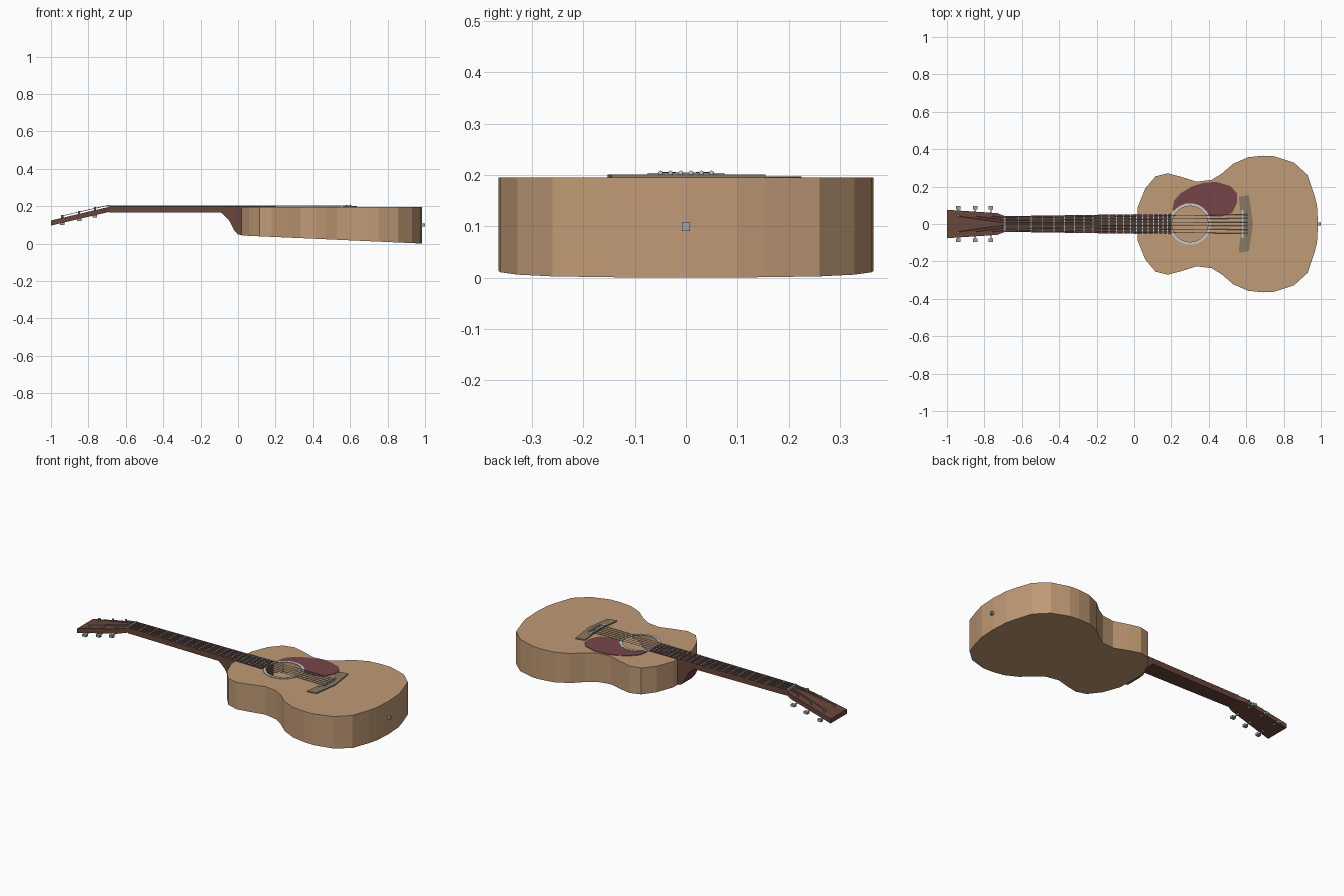
import bpy, bmesh, math
from mathutils import Vector

if "Cube" in bpy.data.objects:
    bpy.data.objects.remove(bpy.data.objects["Cube"])


def material(name, rgb):
    m = bpy.data.materials.new(name)
    m.diffuse_color = (*rgb, 1)
    m.use_nodes = True
    m.node_tree.nodes["Principled BSDF"].inputs["Base Color"].default_value = m.diffuse_color
    return m


WOOD = material("light wood", (0.53, 0.325, 0.18))
NECK = material("brown wood", (0.14, 0.062, 0.042))
BOARD = material("dark wood", (0.10, 0.048, 0.035))
GUARD = material("dark red", (0.18, 0.06, 0.065))
BRIDGE = material("grey brown", (0.25, 0.19, 0.12))
METAL = material("grey metal", (0.36, 0.37, 0.39))
PALE = material("pale trim", (0.58, 0.58, 0.58))

TOP = 0.195                       # height of the soundboard
HOLE = Vector((0.3, 0, TOP))      # sound hole centre


def finish(bm, name, mat, smooth=False):
    bmesh.ops.recalc_face_normals(bm, faces=bm.faces)
    me = bpy.data.meshes.new(name)
    bm.to_mesh(me)
    bm.free()
    me.materials.append(mat)
    for p in me.polygons:
        p.use_smooth = smooth
    ob = bpy.data.objects.new(name, me)
    bpy.context.collection.objects.link(ob)
    return ob


def loft(name, mat, rings):
    """Skin a list of equal-length point rings and cap both ends."""
    bm = bmesh.new()
    vs = [[bm.verts.new(p) for p in r] for r in rings]
    n = len(vs[0])
    for a, b in zip(vs, vs[1:]):
        for i in range(n):
            j = (i + 1) % n
            bm.faces.new((a[i], a[j], b[j], b[i]))
    bm.faces.new(vs[0])
    bm.faces.new(vs[-1])
    return finish(bm, name, mat)


def plate(name, mat, outline, z0, z1):
    return loft(name, mat, [[(x, y, z) for x, y in outline] for z in (z0, z1)])


def box(name, mat, x, y, z):
    return plate(name, mat, [(x[0], y[0]), (x[1], y[0]), (x[1], y[1]), (x[0], y[1])], *z)


def rod(name, mat, a, b, r, sides=6):
    a, b = Vector(a), Vector(b)
    d = b - a
    bm = bmesh.new()
    bmesh.ops.create_cone(bm, cap_ends=True, segments=sides, radius1=r, radius2=r, depth=d.length)
    rot = d.to_track_quat('Z', 'Y').to_matrix().to_4x4()
    rot.translation = (a + b) / 2
    bm.transform(rot)
    return finish(bm, name, mat)


def mirrored(half):
    return half + [(x, -y) for x, y in reversed(half) if y > 0]


# body: waisted outline, sloping back, open sound hole
half = [(0.02, 0.09), (0.06, 0.19), (0.115, 0.255), (0.18, 0.271), (0.26, 0.25), (0.335, 0.226),
        (0.415, 0.236), (0.47, 0.27), (0.53, 0.322), (0.61, 0.357), (0.69, 0.365), (0.75, 0.362),
        (0.855, 0.328), (0.93, 0.26), (0.965, 0.155), (0.979, 0.1), (0.985, 0)]
outline = mirrored(half)
bm = bmesh.new()
upper = [bm.verts.new((x, y, TOP)) for x, y in outline]
lower = [bm.verts.new((x, y, 0.043 * (0.985 - x) / 0.965)) for x, y in outline]
n = len(outline)
for i in range(n):
    j = (i + 1) % n
    bm.faces.new((upper[i], upper[j], lower[j], lower[i]))
bm.faces.new(lower)
hole = [bm.verts.new(HOLE + Vector((0.097 * math.cos(t), 0.097 * math.sin(t), 0)))
        for t in (math.tau * k / 32 for k in range(32))]
rim = [bm.edges.new((hole[k], hole[(k + 1) % 32])) for k in range(32)]
rim += [bm.edges.get((upper[i], upper[(i + 1) % n])) for i in range(n)]
bmesh.ops.triangle_fill(bm, edges=rim, use_beauty=True, normal=(0, 0, 1))
finish(bm, "body", WOOD)

# sound hole ring
bm = bmesh.new()
rows = []
for k in range(32):
    t = math.tau * k / 32
    rows.append([bm.verts.new((HOLE.x + r * math.cos(t), r * math.sin(t), z))
                 for r, z in ((0.096, TOP), (0.111, TOP), (0.111, 0.199), (0.096, 0.199))])
for k in range(32):
    a, b = rows[k], rows[(k + 1) % 32]
    for i in range(4):
        j = (i + 1) % 4
        bm.faces.new((a[i], a[j], b[j], b[i]))
finish(bm, "sound_hole_ring", PALE)

# pickguard hugging the ring
guard = [(0.205, 0.075), (0.215, 0.125), (0.25, 0.165), (0.31, 0.2), (0.37, 0.22), (0.44, 0.225),
         (0.515, 0.203), (0.55, 0.165), (0.55, 0.11), (0.525, 0.06), (0.47, 0.04)]
guard += [(HOLE.x + 0.109 * math.cos(math.radians(a)), 0.109 * math.sin(math.radians(a)))
          for a in range(22, 140, 13)]
plate("pickguard", GUARD, guard, TOP, 0.1975)

# bridge, saddle and pins
plate("bridge", BRIDGE, [(0.56, 0.145), (0.57, 0.05), (0.57, -0.05), (0.56, -0.153), (0.615, -0.145),
                         (0.636, 0), (0.615, 0.155)], TOP, 0.2005)
box("saddle", PALE, (0.575, 0.586), (-0.075, 0.075), (0.2, 0.2035))
for i in range(6):
    bm = bmesh.new()
    bmesh.ops.create_uvsphere(bm, u_segments=8, v_segments=6, radius=0.005)
    bmesh.ops.translate(bm, verts=bm.verts, vec=(0.602, -0.05 + 0.02 * i, 0.2035))
    finish(bm, "bridge_pin", PALE, True)

# neck with heel running into the body
sections = [(-0.69, 0.042, 0.165), (-0.09, 0.051, 0.165), (-0.05, 0.051, 0.128), (-0.02, 0.052, 0.07),
            (0, 0.052, 0.048), (0.02, 0.052, 0.046), (0.195, 0.054, 0.06)]
loft("neck", NECK, [[(x, w, TOP), (x, -w, TOP), (x, -w, z), (x, w, z)] for x, w, z in sections])


def board_half_width(x):
    return 0.042 + 0.013 * (x + 0.69) / 0.89


def head_z(x):
    return 0.196 + 0.235 * (x + 0.69)


# fretboard, nut and equal-tempered frets
plate("fretboard", BOARD, mirrored([(-0.69, 0.042), (0.2, 0.055)]), 0.194, 0.2)
box("nut", PALE, (-0.697, -0.688), (-0.041, 0.041), (0.19, 0.2045))
for k in range(1, 21):
    x = 0.58 - 1.27 * 2 ** (-k / 12)
    w = board_half_width(x)
    box("fret", PALE, (x - 0.0025, x + 0.0025), (-w, w), (0.199, 0.2015))

# headstock tilted back
head = [(-1, 0.076), (-0.73, 0.058), (-0.69, 0.042)]
loft("headstock", NECK, [[(x, y, head_z(x) - d) for x, y in mirrored(head)] for d in (0, 0.027)])

# tuners on both sides: post, shaft and button
POSTS = (-0.765, -0.85, -0.94)
for s in (-1, 1):
    for x in POSTS:
        z, w = head_z(x), 0.045
        rod("tuner_post", METAL, (x, s * w, z - 0.035), (x, s * w, z + 0.016), 0.006, 8)
        rod("tuner_shaft", METAL, (x, s * w, z - 0.032), (x, s * 0.083, z - 0.032), 0.003)
        y0, y1 = sorted((s * 0.078, s * 0.097))
        box("tuner_button", METAL, (x - 0.012, x + 0.012), (y0, y1), (z - 0.039, z - 0.025))

# strings from pins over saddle and nut to the posts
for i in range(6):
    u = (i - 2.5) / 2.5
    s = 1 if u > 0 else -1
    post = POSTS[min(i, 5 - i)]
    path = [(0.602, 0.05 * u, 0.204), (0.58, 0.05 * u, 0.2045), (-0.692, 0.034 * u, 0.2045),
            (post, s * 0.042, head_z(post) + 0.011)]
    for a, b in zip(path, path[1:]):
        rod("string", METAL, a, b, 0.0014, 4)

# end pin
box("end_pin", METAL, (0.98, 1.0), (-0.008, 0.008), (0.091, 0.108))
